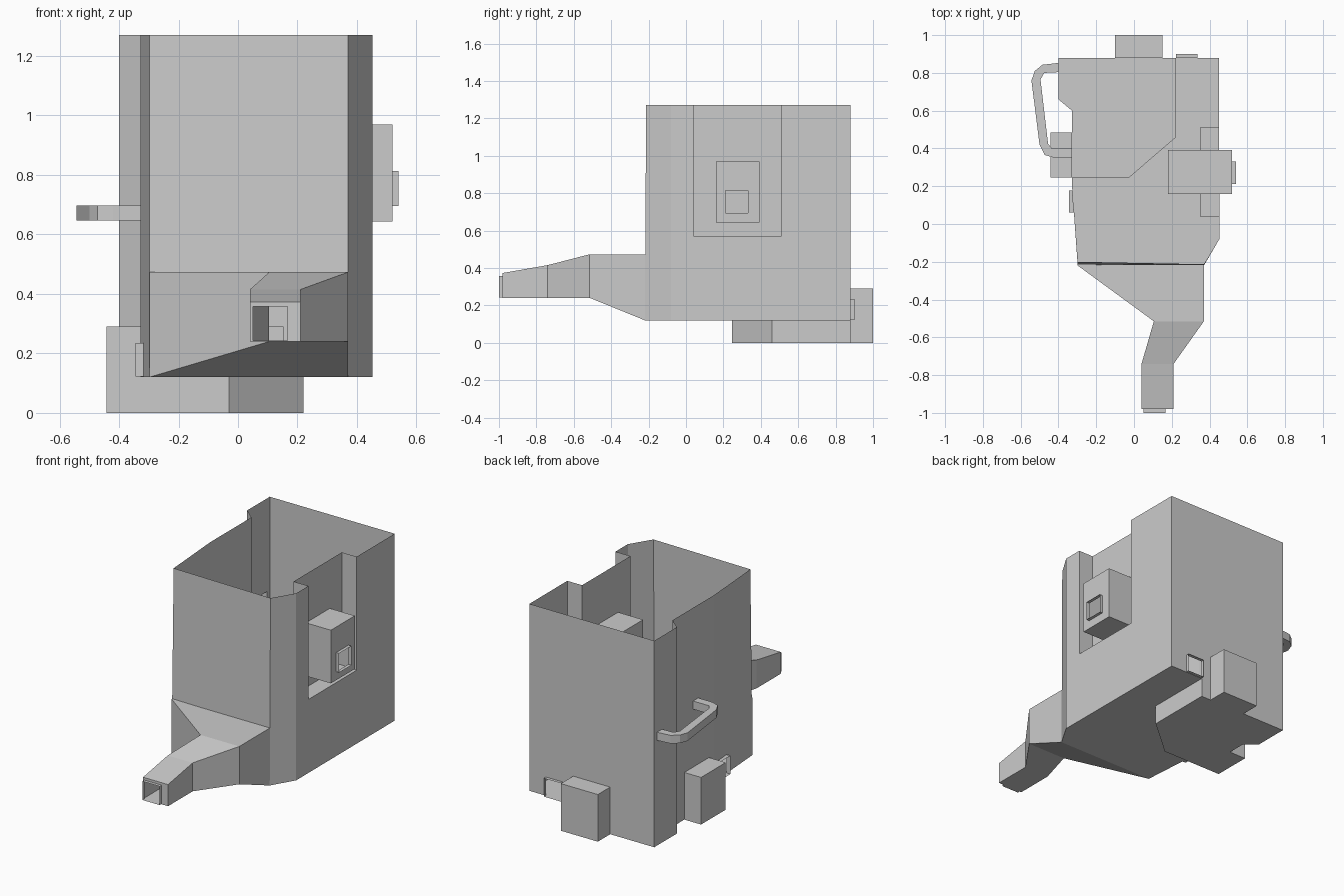
import bpy, bmesh
from mathutils import Vector

if "Cube" in bpy.data.objects:
    bpy.data.objects.remove(bpy.data.objects["Cube"])


def loft(name, rings):
    """Closed solid skinned through rings of equal point count."""
    bm = bmesh.new()
    loops = [[bm.verts.new(p) for p in ring] for ring in rings]
    n = len(loops[0])
    for a, b in zip(loops, loops[1:]):
        for i in range(n):
            j = (i + 1) % n
            bm.faces.new((a[i], a[j], b[j], b[i]))
    bm.faces.new(loops[0])
    bm.faces.new(loops[-1])
    bmesh.ops.recalc_face_normals(bm, faces=bm.faces)
    me = bpy.data.meshes.new(name)
    bm.to_mesh(me)
    bm.free()
    ob = bpy.data.objects.new(name, me)
    bpy.context.collection.objects.link(ob)
    return ob


def prism(name, outline, z0, z1):
    return loft(name, [[(x, y, z) for x, y in outline] for z in (z0, z1)])


def box(name, x, y, z):
    return prism(name, [(x[0], y[0]), (x[1], y[0]), (x[1], y[1]), (x[0], y[1])], *z)


def combine(target, part, operation='UNION'):
    mod = target.modifiers.new("join", 'BOOLEAN')
    mod.operation, mod.solver, mod.object = operation, 'EXACT', part
    bpy.context.view_layer.objects.active = target
    bpy.ops.object.modifier_apply(modifier=mod.name)
    bpy.data.objects.remove(part)


def open_ends(ob, ends):
    """Remove faces lying at the extreme position along each given direction."""
    bm = bmesh.new()
    bm.from_mesh(ob.data)
    doomed = set()
    for direction, dist in ends:
        d = Vector(direction)
        for f in bm.faces:
            if all(abs(v.co.dot(d) - dist) < 0.003 for v in f.verts):
                if abs(f.normal.dot(d)) > 0.9:
                    doomed.add(f)
    # The side port lies between other parts, so it is found by position
    for f in bm.faces:
        c = f.calc_center_median()
        if f.normal.x < -0.9 and c.x < -0.34 and 0.06 < c.y < 0.18 and c.z < 0.25:
            doomed.add(f)
        if f.normal.y > 0.9 and abs(c.y - 0.9) < 0.003 and c.x > 0.2:
            doomed.add(f)
    bmesh.ops.delete(bm, geom=list(doomed), context='FACES')
    bm.to_mesh(ob.data)
    bm.free()


# Main open-topped body, front wall leaning back slightly
back_outline = [(0.452, -0.08), (0.45, 0.88), (-0.40, 0.88), (-0.40, 0.66),
                (-0.328, 0.60), (-0.328, 0.20)]
bottom = back_outline + [(-0.298, -0.22), (0.37, -0.22)]
top = back_outline + [(-0.298, -0.20), (0.37, -0.213)]
body = loft("main_body", [[(x, y, 0.12) for x, y in bottom],
                          [(x, y, 1.27) for x, y in top]])

# Side recess
combine(body, box("recess_cutter", (0.35, 0.6), (0.04, 0.51), (0.572, 1.4)), 'DIFFERENCE')

# Sunken floor under the back left corner
combine(body, prism("sunken_floor", [(-0.328, 0.245), (-0.03, 0.245), (0.22, 0.46),
                                     (0.22, 0.88), (-0.40, 0.88), (-0.40, 0.66),
                                     (-0.328, 0.60)], 0, 0.12))

# Tapering front passage: y, x range, z range
sections = [(-0.19, -0.298, 0.37, 0.12, 0.473), (-0.22, -0.298, 0.37, 0.12, 0.473),
            (-0.515, 0.105, 0.37, 0.24, 0.473), (-0.74, 0.04, 0.21, 0.24, 0.415),
            (-0.98, 0.04, 0.21, 0.24, 0.373)]
combine(body, loft("front_passage", [[(a, y, c), (b, y, c), (b, y, d), (a, y, d)]
                                     for y, a, b, c, d in sections]))

# Side blocks and small door ports
for name, x, y, z in [
    ("left_block", (-0.442, -0.25), (0.245, 0.485), (0, 0.29)),
    ("back_block", (-0.10, 0.152), (0.80, 1.0), (0, 0.29)),
    ("front_port", (0.05, 0.167), (-1.0, -0.95), (0.243, 0.358)),
    ("back_port", (0.222, 0.337), (0.85, 0.90), (0.122, 0.235)),
    ("left_port", (-0.344, -0.29), (0.06, 0.178), (0.122, 0.235)),
]:
    combine(body, box(name, x, y, z))

# Bent handle-like passage on the left wall
combine(body, prism("side_passage", [
    (-0.30, 0.35), (-0.42, 0.35), (-0.472, 0.365), (-0.50, 0.42), (-0.543, 0.76),
    (-0.525, 0.81), (-0.485, 0.843), (-0.38, 0.855), (-0.38, 0.805), (-0.475, 0.80),
    (-0.495, 0.765), (-0.455, 0.425), (-0.435, 0.40), (-0.30, 0.40)], 0.647, 0.697))
open_ends(body, [((0, 0, 1), 1.27), ((0, -1, 0), 1.0)])

# Booth sitting through the recess wall, with its own port
booth = loft("recess_booth", [[(x, y, z) for x, z in
                               [(0.18, 0.575), (0.348, 0.575), (0.348, 0.643),
                                (0.52, 0.643), (0.52, 0.97), (0.18, 0.97)]]
                              for y in (0.16, 0.393)])
combine(booth, box("booth_port", (0.45, 0.54), (0.212, 0.332), (0.695, 0.813)))
open_ends(booth, [((1, 0, 0), 0.54)])
